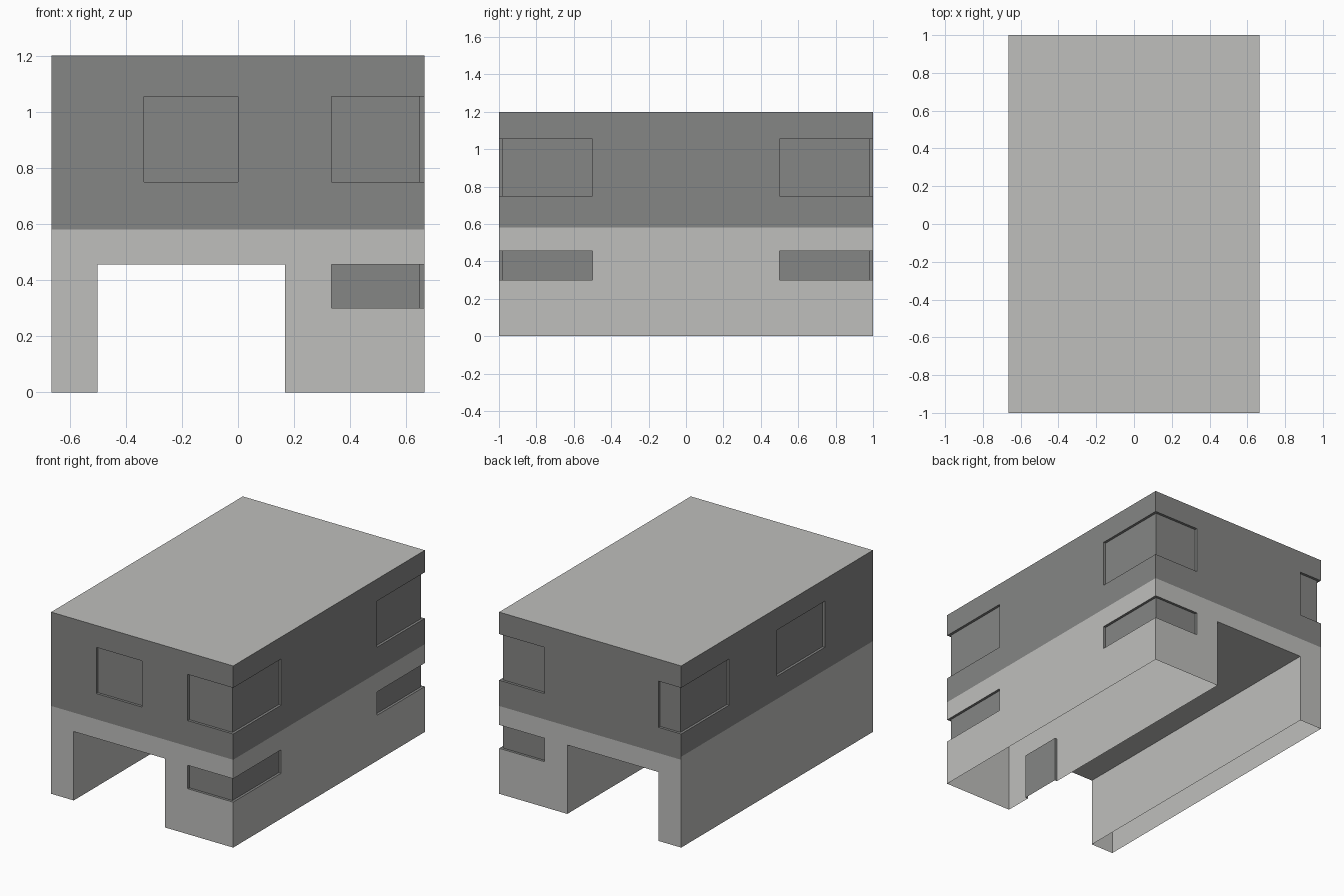
import bpy, bmesh
from mathutils import Vector

if "Cube" in bpy.data.objects:
    bpy.data.objects.remove(bpy.data.objects["Cube"])

W, L, H = 0.665, 1.0, 1.2      # half width, half length, height
D = 0.017                      # window recess depth
OUT = 0.1                      # cutter overshoot


def material(name, rgb):
    m = bpy.data.materials.new(name)
    m.diffuse_color = (*rgb, 1)
    m.use_nodes = True
    m.node_tree.nodes["Principled BSDF"].inputs["Base Color"].default_value = m.diffuse_color
    return m


def box(name, lo, hi):
    bm = bmesh.new()
    bmesh.ops.create_cube(bm, size=1)
    for v in bm.verts:
        v.co = Vector([(lo[i] + hi[i]) / 2 + v.co[i] * (hi[i] - lo[i]) for i in range(3)])
    me = bpy.data.meshes.new(name)
    bm.to_mesh(me)
    bm.free()
    ob = bpy.data.objects.new(name, me)
    bpy.context.collection.objects.link(ob)
    return ob


def cut(target, lo, hi):
    cutter = box("cutter", lo, hi)
    cutter.hide_render = True
    mod = target.modifiers.new("cut", 'BOOLEAN')
    mod.operation, mod.solver, mod.object = 'DIFFERENCE', 'EXACT', cutter
    bpy.context.view_layer.objects.active = target
    bpy.ops.object.modifier_apply(modifier=mod.name)
    bpy.data.objects.remove(cutter)


def end_slab(s, x0, x1, z0, z1):
    """Recess on the front (s=-1) or back (s=1) wall."""
    y = sorted((s * (L - D), s * (L + OUT)))
    return (x0, y[0], z0), (x1, y[1], z1)


def side_slab(s, y0, y1, z0, z1):
    """Recess on the left (s=-1) or right (s=1) wall."""
    x = sorted((s * (W - D), s * (W + OUT)))
    return (x[0], y0, z0), (x[1], y1, z1)


UP, LOW = (0.75, 1.055), (0.30, 0.455)
E = OUT
recesses = []
# Windows wrapping the right-hand corners, on both floors
for z in (UP, LOW):
    for s in (-1, 1):
        ys = sorted((s * 0.5, s * (L + E)))
        recesses += [end_slab(s, 0.333, W + E, *z), side_slab(1, *ys, *z)]
# Single front and left windows, and the back left corner window
recesses += [end_slab(-1, -0.335, 0, *UP),
             side_slab(-1, -0.5, 0, *UP),
             side_slab(-1, 0.5, L + E, *UP),
             end_slab(1, -W - E, -0.5, *UP)]
# Door recess inside the passage
recesses.append(((0.1, -0.82, -E), (0.167 + D, -0.54, 0.30)))

# Building body with the drive-through passage
building = box("building", (-W, -L, 0), (W, L, H))
cut(building, (-0.5, -L - E, -E), (0.167, L + E, 0.455))
for lo, hi in recesses:
    cut(building, lo, hi)

me = building.data
me.materials.clear()
me.materials.append(material("light concrete", (0.52, 0.52, 0.505)))
me.materials.append(material("dark grey cladding", (0.235, 0.238, 0.233)))

# Open underside, colour bands split by height
bm = bmesh.new()
bm.from_mesh(me)
bmesh.ops.triangulate(bm, faces=bm.faces[:])
for z in (0.58, 0.60):
    bmesh.ops.bisect_plane(bm, geom=bm.verts[:] + bm.edges[:] + bm.faces[:],
                           plane_co=(0, 0, z), plane_no=(0, 0, 1))
bm.normal_update()
bottom = [f for f in bm.faces if all(abs(v.co.z) < 1e-4 for v in f.verts)]
bmesh.ops.delete(bm, geom=bottom, context='FACES')


def in_recess(p):
    return any(all(lo[i] - 1e-4 <= p[i] <= hi[i] + 1e-4 for i in range(3))
               for lo, hi in recesses)


for f in bm.faces:
    c = f.calc_center_median()
    roof = f.normal.z > 0.9 and c.z > H - 0.01
    split = 0.60 if f.normal.x < -0.9 else 0.58
    f.material_index = 1 if not roof and (c.z > split or in_recess(c)) else 0
    f.smooth = False
bm.to_mesh(me)
bm.free()
